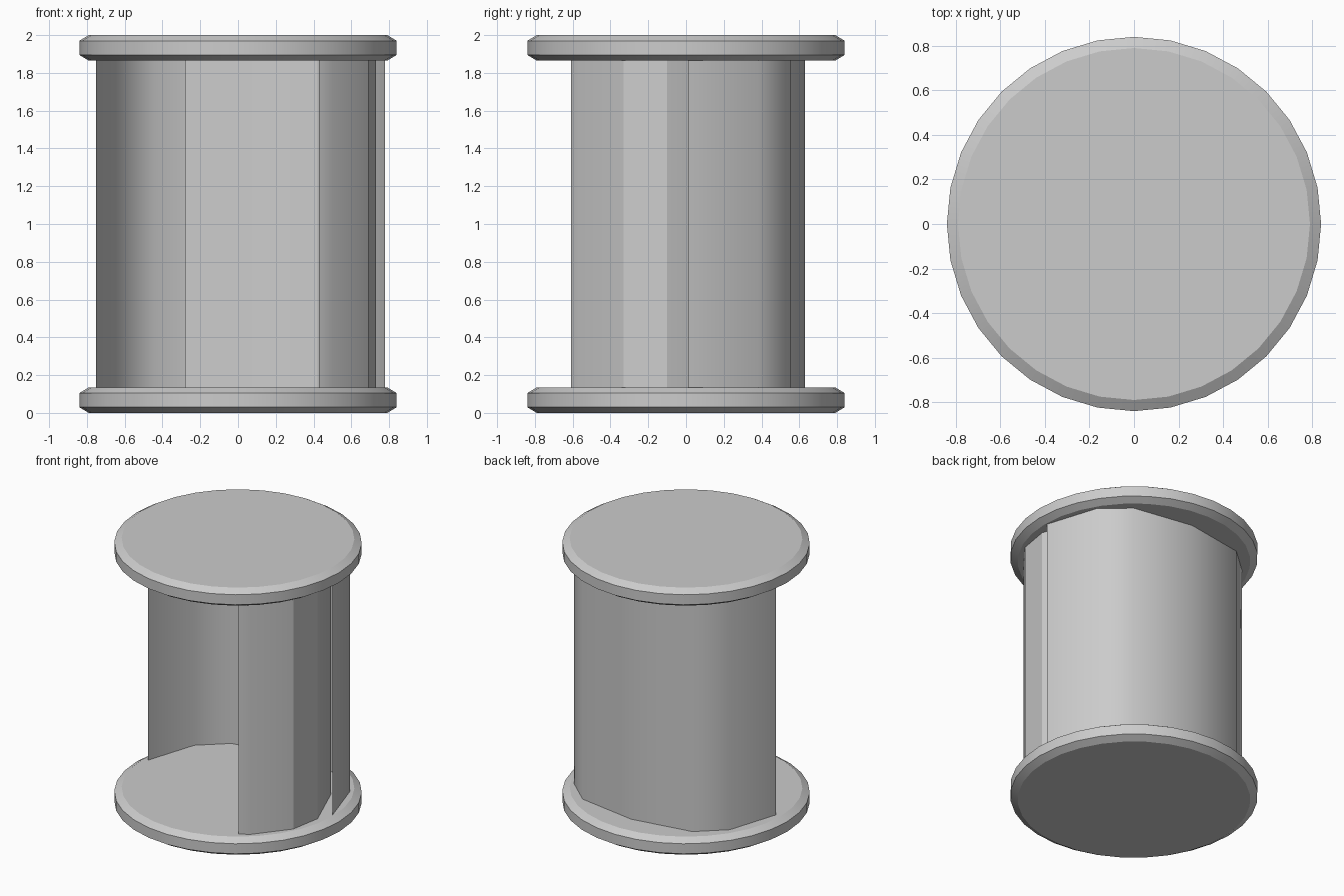
import bpy, bmesh, math

if "Cube" in bpy.data.objects:
    bpy.data.objects.remove(bpy.data.objects["Cube"])

SIDES = 32


def make_object(name, bm, angle):
    mesh = bpy.data.meshes.new(name)
    bm.to_mesh(mesh)
    bm.free()
    ob = bpy.data.objects.new(name, mesh)
    bpy.context.collection.objects.link(ob)
    bpy.ops.object.select_all(action='DESELECT')
    ob.select_set(True)
    bpy.context.view_layer.objects.active = ob
    bpy.ops.object.shade_smooth_by_angle(angle=math.radians(angle))
    return ob


def disc(name, z0):
    # round plate with bevelled rims
    bm = bmesh.new()
    rings = []
    for r, z in [(0.79, 0), (0.84, 0.03), (0.84, 0.105), (0.79, 0.135)]:
        rings.append([bm.verts.new((r * math.cos(2 * math.pi * i / SIDES),
                                    r * math.sin(2 * math.pi * i / SIDES), z0 + z))
                      for i in range(SIDES)])
    for a, b in zip(rings, rings[1:]):
        for i in range(SIDES):
            j = (i + 1) % SIDES
            bm.faces.new((a[i], a[j], b[j], b[i]))
    bm.faces.new(rings[0][::-1])
    bm.faces.new(rings[-1])
    return make_object(name, bm, 30)


def wall(name, path, angle):
    # thin upright sheet following a plan path
    bm = bmesh.new()
    low = [bm.verts.new((x, y, 0.135)) for x, y in path]
    high = [bm.verts.new((x, y, 1.865)) for x, y in path]
    for i in range(len(path) - 1):
        bm.faces.new((low[i], low[i + 1], high[i + 1], high[i]))
    return make_object(name, bm, angle)


# end plates
disc("bottom_disc", 0)
disc("top_disc", 1.865)

# outer curved wall around the back
half = [(0.765, 0.01), (0.645, 0.385), (0.455, 0.555)]
outer = [(x + 0.013, y) for x, y in half] + [(0.013, 0.63)] + \
        [(0.013 - x, y) for x, y in reversed(half)]
wall("outer_wall", outer, 45)

# inner curved wall, from the front right, tucked inside the outer one
wall("inner_wall", [(0.43, -0.61), (0.50, -0.57), (0.69, -0.33), (0.73, -0.10),
                    (0.58, 0.27), (0.42, 0.43), (0.08, 0.53), (-0.28, 0.54)], 25)
